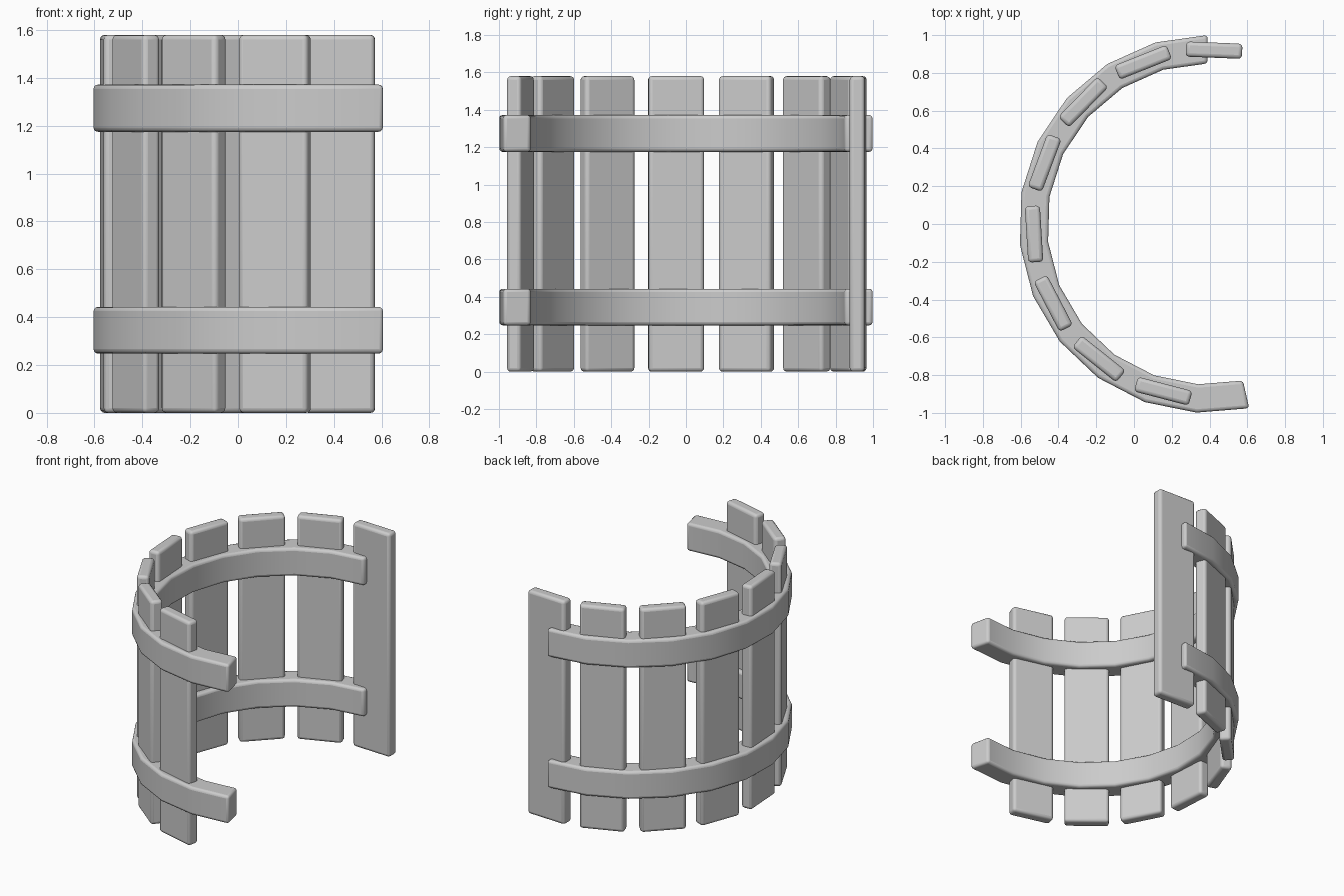
import bpy, bmesh, math

if "Cube" in bpy.data.objects:
    bpy.data.objects.remove(bpy.data.objects["Cube"])

CX = 0.39          # centre of the curve
START = 90.0       # band start angle
SPAN = 192.7       # band sweep
STEPS = 12


def finish(name, bm, width):
    bmesh.ops.recalc_face_normals(bm, faces=bm.faces)
    mesh = bpy.data.meshes.new(name)
    bm.to_mesh(mesh)
    bm.free()
    ob = bpy.data.objects.new(name, mesh)
    bpy.context.collection.objects.link(ob)
    bev = ob.modifiers.new("rounded_edges", 'BEVEL')
    bev.width = width
    bev.segments = 3
    bev.limit_method = 'ANGLE'
    bev.angle_limit = math.radians(40)
    bpy.ops.object.select_all(action='DESELECT')
    ob.select_set(True)
    bpy.context.view_layer.objects.active = ob
    bpy.ops.object.shade_smooth_by_angle(angle=math.radians(35))
    return ob


def band(name, z0, z1, r0=0.85, r1=1.0):
    bm = bmesh.new()
    rings = []
    for i in range(STEPS + 1):
        a = math.radians(START + SPAN * i / STEPS)
        c, s = math.cos(a), math.sin(a)
        rings.append([bm.verts.new((CX + r * c, r * s, z))
                      for r, z in ((r0, z0), (r1, z0), (r1, z1), (r0, z1))])
    for a, b in zip(rings, rings[1:]):
        for k in range(4):
            n = (k + 1) % 4
            bm.faces.new((a[k], a[n], b[n], b[k]))
    bm.faces.new(rings[0])
    bm.faces.new(rings[-1][::-1])
    return finish(name, bm, 0.018)


def plank(name, angle, w=0.298, t=0.08, h=1.58):
    bm = bmesh.new()
    bmesh.ops.create_cube(bm, size=1.0)
    bmesh.ops.scale(bm, vec=(t, w, h), verts=bm.verts)
    ob = finish(name, bm, 0.02)
    a = math.radians(angle)
    ob.location = (0.387 + 0.918 * math.cos(a), 0.003 + 0.918 * math.sin(a), h / 2)
    ob.rotation_euler = (0, 0, a)


# two curved bands
band("lower_band", 0.248, 0.443)
band("upper_band", 1.175, 1.372)

# upright planks running through the bands
for i in range(8):
    plank(f"plank_{i + 1}", 87.7 + 23.95 * i)
